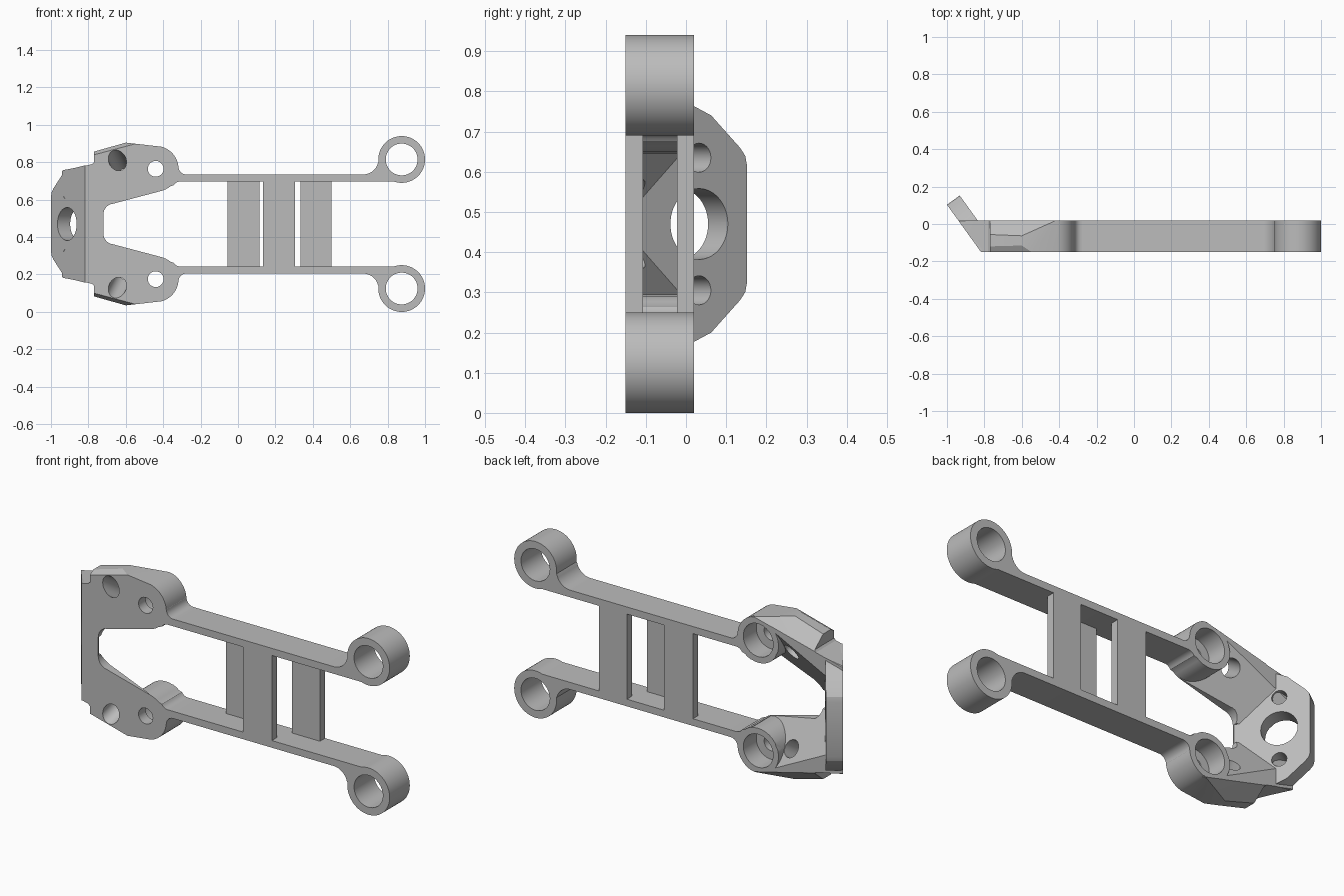
import bpy, bmesh
from math import sin, cos, pi, radians
from mathutils import Vector, Matrix

if "Cube" in bpy.data.objects:
    bpy.data.objects.remove(bpy.data.objects["Cube"])

FRONT, BACK, MID = -0.15, 0.02, 0.47

grey = bpy.data.materials.new("plain grey")
grey.use_nodes = True
grey.diffuse_color = (0.5, 0.5, 0.5, 1)
grey.node_tree.nodes["Principled BSDF"].inputs["Base Color"].default_value = (0.5, 0.5, 0.5, 1)


def make(name, bm):
    bmesh.ops.recalc_face_normals(bm, faces=bm.faces)
    mesh = bpy.data.meshes.new(name)
    bm.to_mesh(mesh)
    bm.free()
    mesh.materials.append(grey)
    ob = bpy.data.objects.new(name, mesh)
    bpy.context.collection.objects.link(ob)
    return ob


def prism(name, outline, a, b, frame=None):
    """Extrude an (x, z) outline from y=a to y=b, optionally in another frame."""
    bm = bmesh.new()
    face = bm.faces.new([bm.verts.new((x, a, z)) for x, z in outline])
    grown = bmesh.ops.extrude_face_region(bm, geom=[face])["geom"]
    bmesh.ops.translate(bm, vec=(0, b - a, 0),
                        verts=[g for g in grown if isinstance(g, bmesh.types.BMVert)])
    if frame:
        bm.transform(frame)
    return make(name, bm)


def cylinder(name, centre, radius, depth, axis=(0, 1, 0)):
    bm = bmesh.new()
    turn = Vector((0, 0, 1)).rotation_difference(Vector(axis)).to_matrix().to_4x4()
    bmesh.ops.create_cone(bm, cap_ends=True, segments=64, radius1=radius, radius2=radius,
                          depth=depth, matrix=Matrix.Translation(centre) @ turn)
    return make(name, bm)


def clip(ob, point, normal):
    """Slice away everything on the normal side of a plane and cap it."""
    bm = bmesh.new()
    bm.from_mesh(ob.data)
    cut = bmesh.ops.bisect_plane(bm, geom=bm.verts[:] + bm.edges[:] + bm.faces[:], dist=1e-5,
                                 plane_co=point, plane_no=normal, clear_outer=True)
    edges = [e for e in bm.edges if e.is_boundary]
    if edges:
        bmesh.ops.holes_fill(bm, edges=edges, sides=0)
    bmesh.ops.recalc_face_normals(bm, faces=bm.faces)
    bm.to_mesh(ob.data)
    bm.free()


def apply_all(ob):
    deps = bpy.context.evaluated_depsgraph_get()
    ob.data = bpy.data.meshes.new_from_object(ob.evaluated_get(deps))
    ob.modifiers.clear()


def combine(ob, tool, operation="DIFFERENCE"):
    mod = ob.modifiers.new("shape", "BOOLEAN")
    mod.operation, mod.object, mod.solver = operation, tool, "EXACT"
    apply_all(ob)
    bpy.data.objects.remove(tool)


def mirror(ob):
    ob.data.transform(Matrix.Translation((0, 0, -MID)))
    ob.location.z = MID
    ob.modifiers.new("mirror", "MIRROR").use_axis = (False, False, True)
    apply_all(ob)


def smooth(ob):
    bpy.ops.object.select_all(action="DESELECT")
    ob.select_set(True)
    bpy.context.view_layer.objects.active = ob
    bpy.ops.object.shade_smooth_by_angle(angle=radians(25))


def arc(cx, cz, r, start, end, steps=10):
    angles = [radians(start + (end - start) * i / steps) for i in range(steps + 1)]
    return [(cx + r * cos(a), cz + r * sin(a)) for a in angles]


# Tilted end plate frame: local x runs down the plate, local y is its thickness
down = Vector((0.18, -0.25, 0)).normalized()
inward = Vector((0.25, 0.18, 0)).normalized()
plate_frame = Matrix.Translation((-1, 0.103, 0)) @ Matrix(
    ((down.x, inward.x, 0), (down.y, inward.y, 0), (0, 0, 1))).to_4x4()

# Head arm: outline, then sloped facets on its outer sides
arm_outline = ([(-0.95, 0.755), (-0.83, 0.778), (-0.78, 0.79), (-0.77, 0.80), (-0.77, 0.857),
                (-0.6, 0.905)]
               + arc(-0.44, 0.765, 0.122, 76, 5)
               + arc(-0.278, 0.775, 0.04, 180, 270, 6)
               + [(-0.27, 0.697), (-0.31, 0.697)]
               + arc(-0.31, 0.657, 0.04, 100, 150, 4)
               + arc(-0.44, 0.765, 0.122, 310, 283, 4)
               + [(-0.67, 0.578)] + arc(-0.66, 0.52, 0.06, 110, 180, 6) + [(-0.95, 0.52)])
arm = prism("head_arm", arm_outline, FRONT, BACK)
clip(arm, (-1, 0.103, 0), -inward)
clip(arm, (-0.59, -0.06, 0.905), (-0.0032, 0.0104, 0.0128))
clip(arm, (-0.6, -0.115, 0.905), (-0.0016, -0.0034, 0.006))

# Sloped pocket on the inner back side of the arm
slope = Vector((0.25, 0.75, -0.5)).normalized()
bm = bmesh.new()
turn = Vector((0, 0, 1)).rotation_difference(slope).to_matrix().to_4x4()
bmesh.ops.create_cube(bm, size=1, matrix=Matrix.Translation(Vector((-0.6, -0.04, 0.71)) + slope * 0.5) @ turn)
pocket = make("pocket_cutter", bm)
clip(pocket, (-0.40, 0, 0), (1, 0, 0))
combine(arm, pocket)

# Screw boss with counterbore, and the angled hole
combine(arm, cylinder("boss", (-0.44, (FRONT + BACK) / 2, 0.765), 0.12, BACK - FRONT), "UNION")
clip(arm, (-0.59, -0.06, 0.905), (-0.0032, 0.0104, 0.0128))
combine(arm, cylinder("screw_cutter", (-0.44, 0, 0.765), 0.042, 1))
combine(arm, cylinder("counterbore_cutter", (-0.44, 0.01, 0.765), 0.088, 0.2))
combine(arm, cylinder("angled_cutter", Vector((-0.645, FRONT, 0.81)) + slope * 0.02, 0.046, 0.5, slope))
mirror(arm)

# Tilted end plate with chamfered outline and three holes
half = [(0, 0.615), (0.006, 0.64), (0.022, 0.66), (0.11, 0.74), (0.16, 0.762), (0.31, 0.783), (0.45, 0.783)]
plate = prism("end_plate", half + [(x, 2 * MID - z) for x, z in reversed(half)], 0, 0.084, plate_frame)
clip(plate, (0, FRONT, 0), (0, -1, 0))
clip(plate, (-0.72, 0, 0), (1, 0, 0))
for z, r in ((MID, 0.088), (MID - 0.165, 0.036), (MID + 0.165, 0.036)):
    combine(plate, cylinder("plate_cutter", (-0.912, -0.015, z), r, 0.6, inward))

# Side rail, blending into the end ring
rail_outline = ([(-0.28, 0.697), (-0.28, 0.735)] + arc(0.67, 0.815, 0.08, 270, 345, 8)
                + [(0.77, 0.83), (0.875, 0.83), (0.875, 0.691), (0.83, 0.697)])
rail = prism("side_rail", rail_outline, FRONT, BACK)
combine(rail, cylinder("ring", (0.875, (FRONT + BACK) / 2, 0.815), 0.125, BACK - FRONT), "UNION")
combine(rail, cylinder("ring_cutter", (0.875, 0, 0.815), 0.085, 1))
mirror(rail)

# Cross slats: the middle one at the front, the outer two at the back
for name, x0, x1, y in (("back_slat_inner", -0.055, 0.115, -0.023),
                        ("front_slat", 0.135, 0.305, FRONT),
                        ("back_slat_outer", 0.335, 0.5, -0.023)):
    prism(name, [(x0, 0.24), (x1, 0.24), (x1, 0.70), (x0, 0.70)], y, y + 0.043)

for part in (arm, plate, rail):
    smooth(part)
